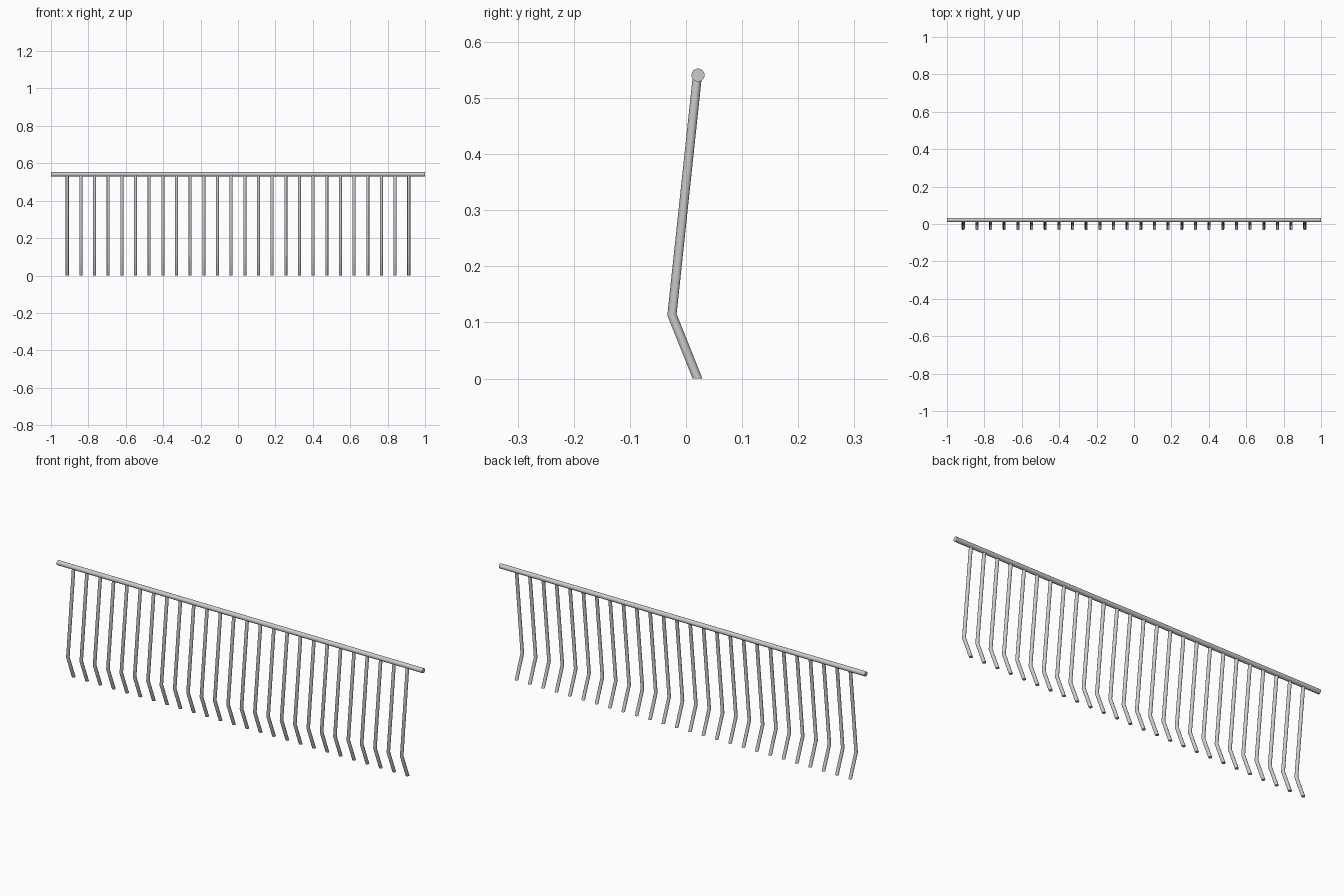
import bpy, bmesh, math
from mathutils import Vector

if "Cube" in bpy.data.objects:
    bpy.data.objects.remove(bpy.data.objects["Cube"])

RAIL_Y, RAIL_Z, RAIL_R = 0.0214, 0.541, 0.0116
BAR_R, SIDES, COUNT, END_X = 0.0081, 16, 26, 0.913
PATH = [Vector((0, 0.0205, 0)), Vector((0, -0.025, 0.114)), Vector((0, RAIL_Y - 0.001, RAIL_Z))]


def finish(bm, name):
    bmesh.ops.recalc_face_normals(bm, faces=bm.faces)
    mesh = bpy.data.meshes.new(name)
    bm.to_mesh(mesh)
    bm.free()
    obj = bpy.data.objects.new(name, mesh)
    bpy.context.collection.objects.link(obj)
    bpy.ops.object.select_all(action='DESELECT')
    obj.select_set(True)
    bpy.context.view_layer.objects.active = obj
    bpy.ops.object.shade_smooth_by_angle(angle=math.radians(30))
    return obj


def tube(bm, path, cut_normals, radius, sides):
    """Round tube along a path, each ring lying in its own mitre plane."""
    rings = []
    for i, (p, n) in enumerate(zip(path, cut_normals)):
        d = (path[max(i, 1)] - path[max(i, 1) - 1]).normalized()
        u = d.orthogonal().normalized()
        w = d.cross(u)
        if rings:
            u, w = ref_u, d.cross(ref_u)
        else:
            u = Vector((1, 0, 0)) if abs(d.x) < 0.5 else Vector((0, 1, 0))
            ref_u, w = u, d.cross(u)
        ring = []
        for k in range(sides):
            a = 2 * math.pi * k / sides
            o = radius * (math.cos(a) * u + math.sin(a) * w)
            ring.append(bm.verts.new(p + o - d * (o.dot(n) / d.dot(n))))
        rings.append(ring)
    for a, b in zip(rings, rings[1:]):
        for k in range(sides):
            j = (k + 1) % sides
            bm.faces.new((a[k], a[j], b[j], b[k]))
    bm.faces.new(rings[0])
    bm.faces.new(rings[-1])


# top rail
bm = bmesh.new()
ends = [Vector((-1, RAIL_Y, RAIL_Z)), Vector((1, RAIL_Y, RAIL_Z))]
tube(bm, ends, [Vector((1, 0, 0))] * 2, RAIL_R, 24)
finish(bm, "top_rail")

# bent bars: flat cut at the floor, mitred bend, end hidden inside the rail
low = (PATH[1] - PATH[0]).normalized()
high = (PATH[2] - PATH[1]).normalized()
bm = bmesh.new()
tube(bm, PATH, [Vector((0, 0, 1)), (low + high).normalized(), high], BAR_R, SIDES)
first = finish(bm, "bar_01")
first.location.x = -END_X
for i in range(1, COUNT):
    bar = bpy.data.objects.new(f"bar_{i + 1:02d}", first.data)
    bpy.context.collection.objects.link(bar)
    bar.location.x = -END_X + 2 * END_X * i / (COUNT - 1)
